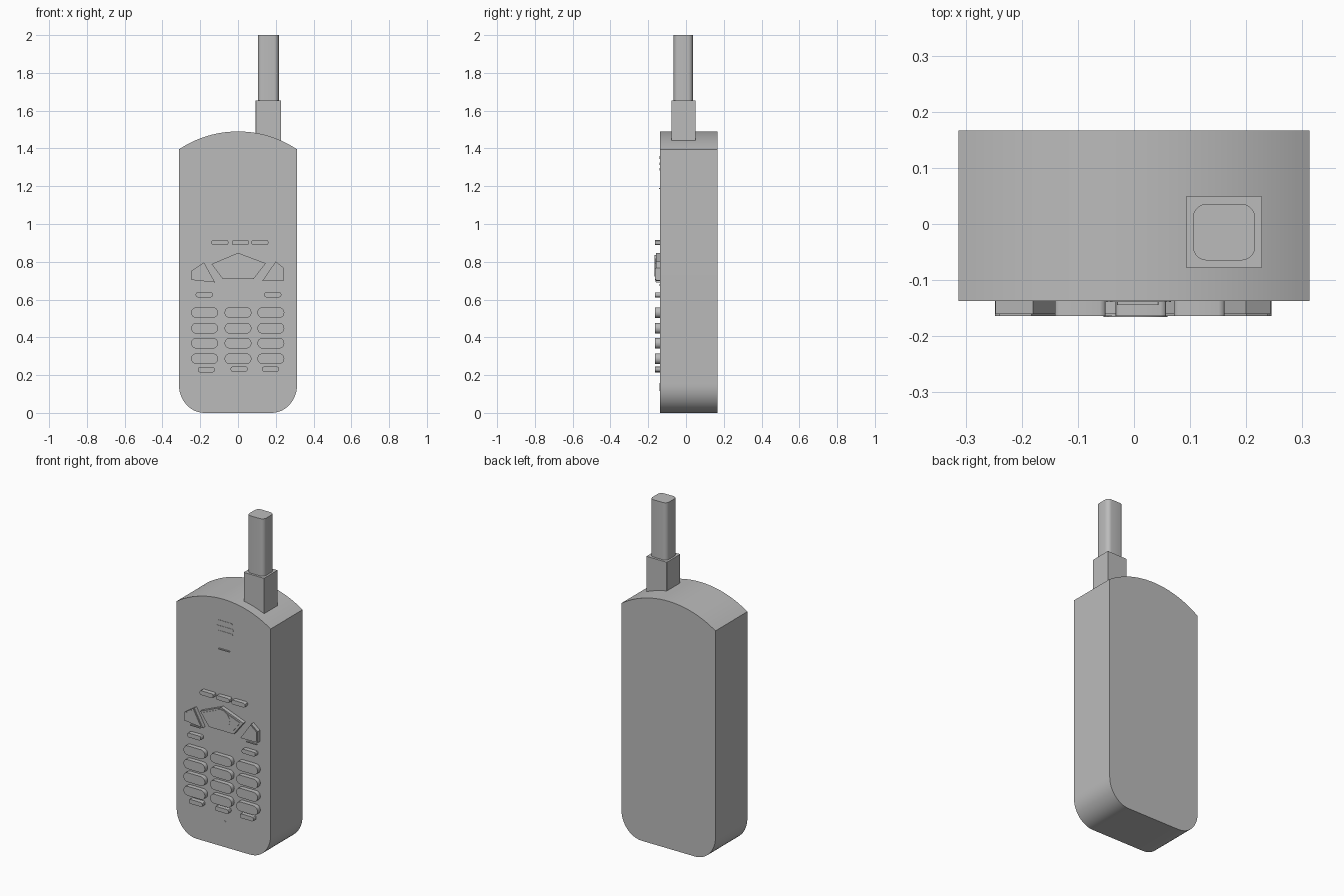
import bpy
import bmesh
import math

if "Cube" in bpy.data.objects:
    bpy.data.objects.remove(bpy.data.objects["Cube"])

FRONT, BACK = -0.137, 0.167
KEY = -0.164

grey = bpy.data.materials.new("grey plastic")
grey.diffuse_color = (0.5, 0.5, 0.5, 1)
grey.use_nodes = True
grey.node_tree.nodes["Principled BSDF"].inputs["Base Color"].default_value = grey.diffuse_color


def prism(name, outline, a, b, axis="y", smooth=True):
    """Extrude a 2D outline from a to b along y (outline in xz) or z (outline in xy)."""
    def place(p, t):
        return (p[0], t, p[1]) if axis == "y" else (p[0], p[1], t)
    bm = bmesh.new()
    lo = [bm.verts.new(place(p, a)) for p in outline]
    hi = [bm.verts.new(place(p, b)) for p in outline]
    bm.faces.new(lo)
    bm.faces.new(hi)
    n = len(outline)
    for i in range(n):
        j = (i + 1) % n
        bm.faces.new((lo[i], lo[j], hi[j], hi[i]))
    bmesh.ops.recalc_face_normals(bm, faces=bm.faces)
    mesh = bpy.data.meshes.new(name)
    bm.to_mesh(mesh)
    bm.free()
    mesh.materials.append(grey)
    ob = bpy.data.objects.new(name, mesh)
    bpy.context.collection.objects.link(ob)
    if smooth:
        bpy.ops.object.select_all(action="DESELECT")
        ob.select_set(True)
        bpy.context.view_layer.objects.active = ob
        bpy.ops.object.shade_smooth_by_angle(angle=math.radians(30))
    return ob


def arc(cx, cy, rx, ry, start, end, steps):
    return [(cx + rx * math.cos(t), cy + ry * math.sin(t))
            for t in (math.radians(start + (end - start) * i / steps)
                      for i in range(steps + 1))]


def rounded(x0, x1, y0, y1, r, steps=5):
    pts = []
    for cx, cy, s in ((x1 - r, y1 - r, 0), (x0 + r, y1 - r, 90),
                      (x0 + r, y0 + r, 180), (x1 - r, y0 + r, 270)):
        pts += arc(cx, cy, r, r, s, s + 90, steps)
    return pts


def scaled(pts, f):
    cx = sum(p[0] for p in pts) / len(pts)
    cy = sum(p[1] for p in pts) / len(pts)
    return [(cx + (x - cx) * f, cy + (y - cy) * f) for x, y in pts]


# Body: arched top, rounded lower corners
W, SHOULDER, TOP = 0.313, 1.395, 1.49
rise = TOP - SHOULDER
R = (W * W + rise * rise) / (2 * rise)
half = math.degrees(math.asin(W / R))
profile = arc(0, TOP - R, R, R, 90 - half, 90 + half, 24)
profile += arc(-W + 0.135, 0.15, 0.135, 0.15, 180, 270, 12)
profile += arc(W - 0.135, 0.15, 0.135, 0.15, 270, 360, 12)
prism("body", profile, FRONT, BACK)

# Antenna socket and rod
prism("antenna_socket", rounded(0.093, 0.228, -0.078, 0.05, 0.001, 1),
      1.44, 1.655, "z", False)
prism("antenna_rod", rounded(0.105, 0.216, -0.065, 0.036, 0.025), 1.6, 2.0, "z")

# Number keys
for row, z in enumerate((0.531, 0.448, 0.369, 0.287)):
    for col, x in enumerate((-0.177, 0.0, 0.174)):
        prism(f"number_key_{row}_{col}",
              rounded(x - 0.071, x + 0.071, z - 0.028, z + 0.028, 0.027),
              KEY, FRONT + 0.01)

# Small keys above, beside and below the number pad
for i, (x, z) in enumerate(((-0.096, 0.902), (0.012, 0.902), (0.116, 0.902),
                            (-0.179, 0.625), (0.184, 0.625),
                            (-0.168, 0.228), (0.006, 0.232), (0.172, 0.232))):
    prism(f"small_key_{i}",
          rounded(x - 0.045, x + 0.045, z - 0.013, z + 0.013, 0.01, 3),
          KEY, FRONT + 0.01)

# Navigation and call keys, each with a slightly raised inner face
shapes = {
    "navigation_key": [(-0.14, 0.788), (0.0, 0.847), (0.147, 0.792),
                       (0.083, 0.709), (-0.081, 0.709)],
    "left_call_key": [(-0.247, 0.752), (-0.18, 0.797), (-0.122, 0.691),
                      (-0.247, 0.704)],
    "right_call_key": [(0.128, 0.698), (0.2, 0.802), (0.243, 0.767),
                       (0.243, 0.7)],
}
for name, pts in shapes.items():
    prism(name, pts, KEY + 0.004, FRONT + 0.01, smooth=False)
    prism(name + "_face", scaled(pts, 0.87), KEY, FRONT, smooth=False)
prism("navigation_disc", arc(0.003, 0.78, 0.057, 0.057, 0, 345, 23),
      KEY - 0.002, FRONT)

# Earpiece slots and microphone
for i, (z, w) in enumerate(((1.352, 0.05), (1.319, 0.058), (1.289, 0.053))):
    prism(f"earpiece_slot_{i}",
          rounded(0.008 - w, 0.008 + w, z - 0.007, z + 0.007, 0.006, 3),
          FRONT - 0.002, FRONT + 0.01)
prism("microphone", rounded(-0.003, 0.017, 0.116, 0.159, 0.009, 4),
      FRONT - 0.002, FRONT + 0.01)

# Thin ridges under the earpiece and the call keys
for name, x, z, w in (("front_ridge", 0.007, 1.187, 0.037),
                      ("left_ridge", -0.185, 0.677, 0.035),
                      ("right_ridge", 0.19, 0.677, 0.035)):
    prism(name, rounded(x - w, x + w, z - 0.003, z + 0.003, 0.001, 1),
          FRONT - 0.007, FRONT + 0.01, smooth=False)
